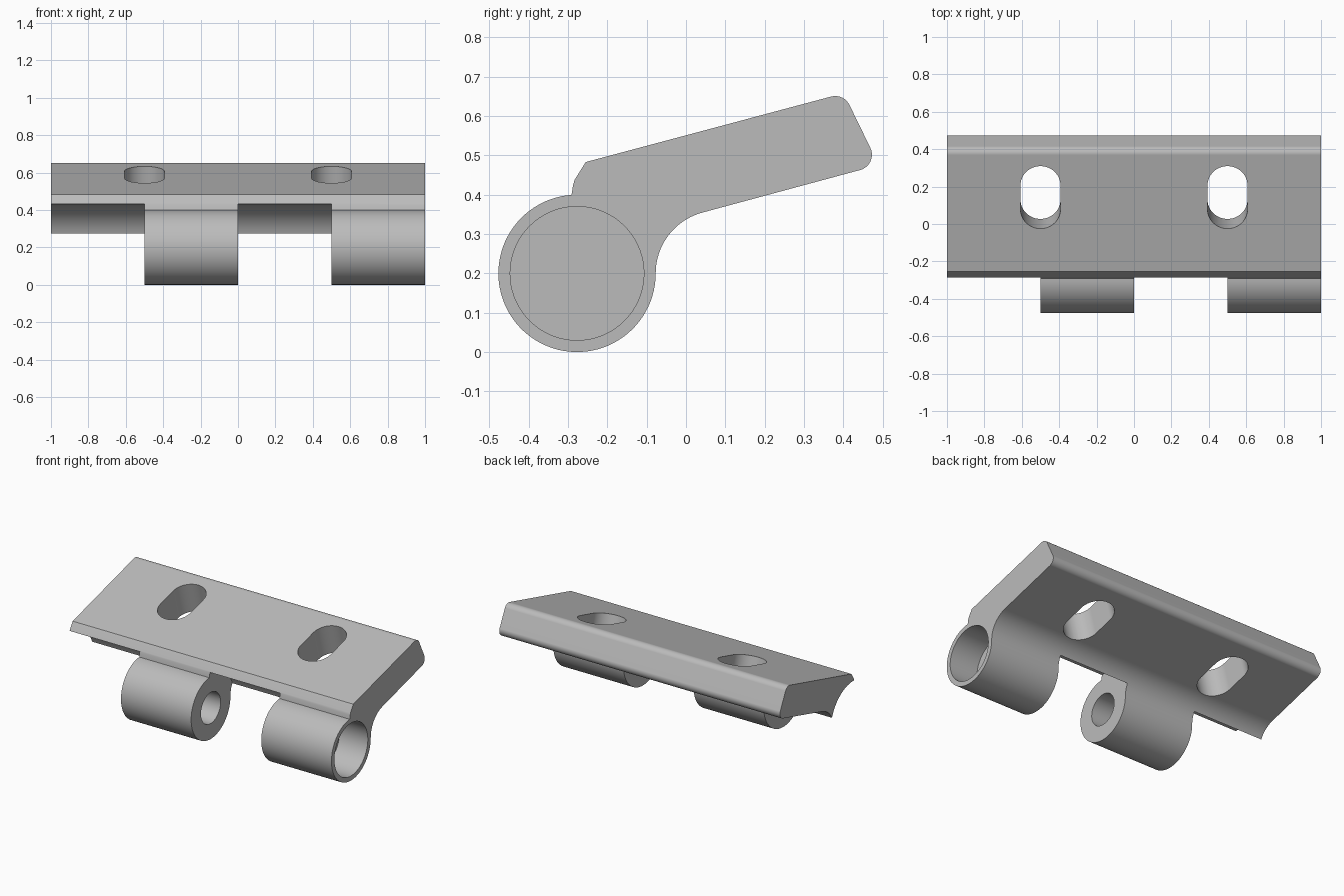
import bpy, bmesh
from math import sin, cos, tan, pi, radians
from mathutils import Matrix, Vector

if "Cube" in bpy.data.objects:
    bpy.data.objects.remove(bpy.data.objects["Cube"])

SLOPE = radians(15)
BARREL = Vector((-0.277, 0.2))     # hinge axis in (y, z)
R = 0.2

grey = bpy.data.materials.new("plain grey")
grey.use_nodes = True
colour = (0.5, 0.5, 0.5, 1)
grey.diffuse_color = colour
grey.node_tree.nodes["Principled BSDF"].inputs["Base Color"].default_value = colour


def arc(centre, radius, start, end, steps):
    return [Vector((centre[0] + radius * cos(a), centre[1] + radius * sin(a)))
            for a in (start + (end - start) * i / steps for i in range(steps + 1))]


def rounded(prev, corner, nxt, radius, steps=8):
    """Points of a rounded corner between two straight runs."""
    p = Vector(corner)
    u, v = (Vector(prev) - p).normalized(), (Vector(nxt) - p).normalized()
    half = u.angle(v) / 2
    centre = p + (u + v).normalized() * radius / sin(half)
    first, last = p + u * radius / tan(half), p + v * radius / tan(half)
    pts = [first.lerp(last, i / steps) - centre for i in range(steps + 1)]
    return [centre + q.normalized() * radius for q in pts]


def prism(name, pts, low, high, matrix):
    """Extrude a flat outline along its local z, then place it."""
    bm = bmesh.new()
    base = bm.faces.new([bm.verts.new((p[0], p[1], low)) for p in pts])
    top = bmesh.ops.extrude_face_region(bm, geom=[base])["geom"]
    verts = [g for g in top if isinstance(g, bmesh.types.BMVert)]
    bmesh.ops.translate(bm, verts=verts, vec=(0, 0, high - low))
    bmesh.ops.recalc_face_normals(bm, faces=bm.faces[:])
    bm.transform(matrix)
    mesh = bpy.data.meshes.new(name)
    bm.to_mesh(mesh)
    bm.free()
    mesh.materials.append(grey)
    obj = bpy.data.objects.new(name, mesh)
    bpy.context.collection.objects.link(obj)
    return obj


# Outline (y, z) runs along the model's x axis
ALONG_X = Matrix(((0, 0, 1, 0), (1, 0, 0, 0), (0, 1, 0, 0), (0, 0, 0, 1)))

# Leaf and barrel outline
top_front, top_back, low_back = (-0.255, 0.483), (0.401, 0.658), (0.49, 0.4755)
fillet = 0.16
fillet_centre = (BARREL.x + R + fillet, BARREL.y)
under = arc(fillet_centre, fillet, pi, pi / 2 + SLOPE, 20)
outline = arc(BARREL, R, radians(94), 2 * pi, 64)
outline += under[1:]
outline += rounded(under[-1], low_back, top_back, 0.04)
outline += rounded(low_back, top_back, top_front, 0.04)
outline += [top_front, (-0.283, 0.438), (-0.287, 0.425)]
leaf = prism("hinge_leaf", outline, -1, 1, ALONG_X)


def bore(name, radius, x0, x1):
    return prism(name, arc(BARREL, radius, 0, 2 * pi, 72)[:-1], x0, x1, ALONG_X)


# Knuckle gaps, barrel bores and screw slots
cutters = [
    bore("gap_cutter_outer", 0.232, -1.1, -0.5),
    bore("gap_cutter_inner", 0.232, 0, 0.5),
    bore("pin_bore_cutter", 0.1, -0.6, 0.1),
    bore("blind_bore_cutter", 0.1, 0.4, 0.7),
    bore("end_bore_cutter", 0.17, 0.8, 1.1),
]
stadium = arc((0, 0.066), 0.107, 0, pi, 24) + arc((0, -0.066), 0.107, pi, 2 * pi, 24)
for side in (-1, 1):
    place = Matrix.Translation((side * 0.5, 0.1425, 0.588)) @ Matrix.Rotation(SLOPE, 4, "X")
    cutters.append(prism("slot_cutter", stadium, -0.3, 0.2, place))

bpy.ops.object.select_all(action="DESELECT")
leaf.select_set(True)
bpy.context.view_layer.objects.active = leaf
for cutter in cutters:
    cutter.hide_render = True
    cut = leaf.modifiers.new(cutter.name, "BOOLEAN")
    cut.operation = "DIFFERENCE"
    cut.solver = "EXACT"
    cut.object = cutter
    bpy.ops.object.modifier_apply(modifier=cut.name)
    bpy.data.objects.remove(cutter)

# Smooth round walls, crisp flat faces
bpy.ops.object.shade_smooth_by_angle(angle=radians(28))
weighted = leaf.modifiers.new("Weighted normals", "WEIGHTED_NORMAL")
weighted.keep_sharp = True
